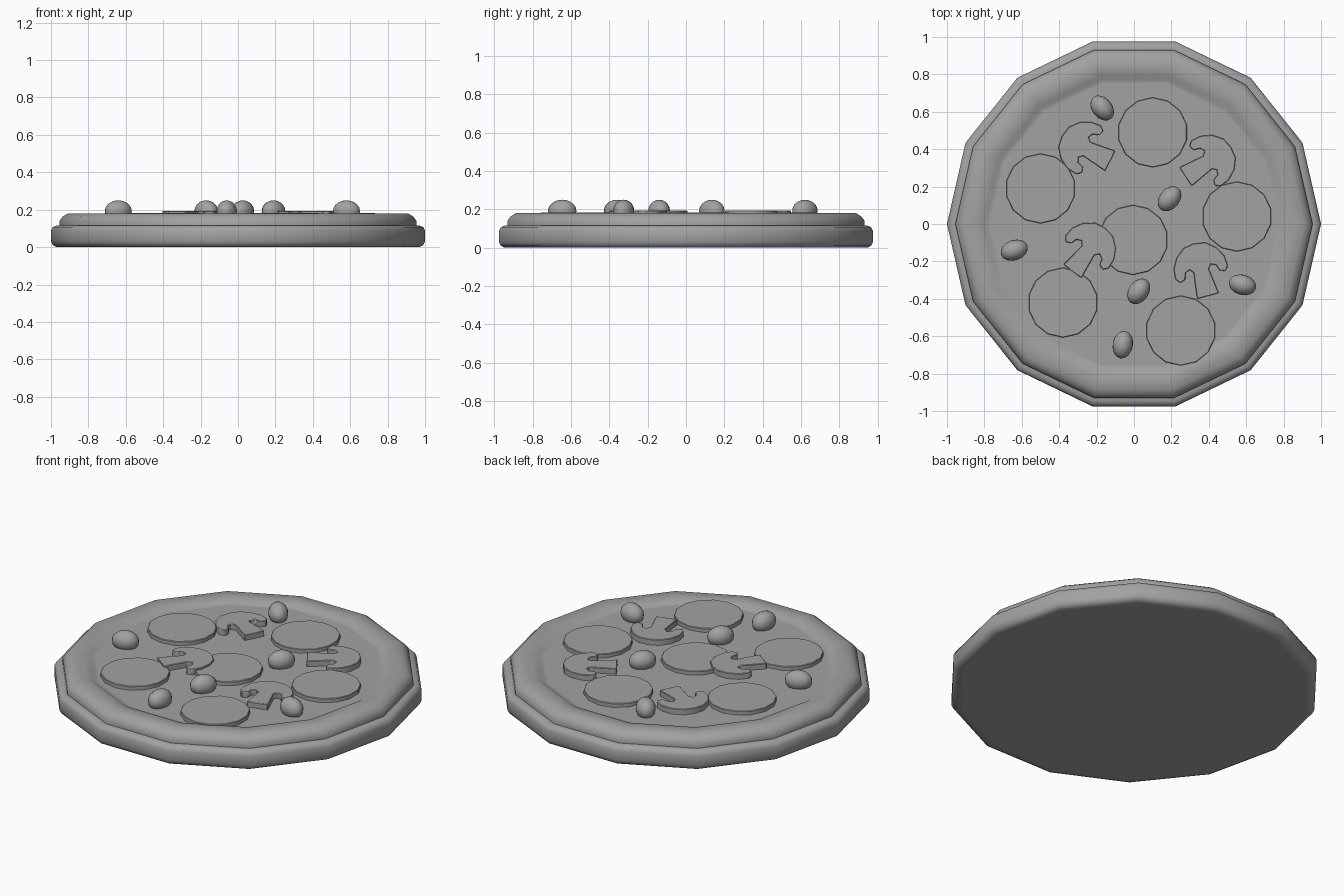
import bpy
import bmesh
from math import cos, sin, pi, radians

cube = bpy.data.objects.get("Cube")
if cube:
    bpy.data.objects.remove(cube, do_unlink=True)

grey = bpy.data.materials.new("plain grey")
grey.use_nodes = True
grey.diffuse_color = (0.36, 0.36, 0.36, 1)
grey.node_tree.nodes["Principled BSDF"].inputs["Base Color"].default_value = grey.diffuse_color

SIDES = 14
CHEESE = 0.16


def finish(bm, name, angle):
    """Turn a bmesh into a shaded, coloured object."""
    bmesh.ops.recalc_face_normals(bm, faces=bm.faces)
    mesh = bpy.data.meshes.new(name)
    bm.to_mesh(mesh)
    bm.free()
    mesh.materials.append(grey)
    obj = bpy.data.objects.new(name, mesh)
    bpy.context.collection.objects.link(obj)
    bpy.ops.object.select_all(action='DESELECT')
    obj.select_set(True)
    bpy.context.view_layer.objects.active = obj
    bpy.ops.object.shade_smooth_by_angle(angle=radians(angle))
    return obj


def lathe(name, profile, angle=50):
    """Spin a profile into a many-sided ring stack, closing both ends."""
    bm = bmesh.new()
    rings = [[bm.verts.new((r * cos(2 * pi * i / SIDES), r * sin(2 * pi * i / SIDES), z))
              for i in range(SIDES)] for r, z in profile]
    for a, b in zip(rings, rings[1:]):
        for i in range(SIDES):
            j = (i + 1) % SIDES
            bm.faces.new((a[i], a[j], b[j], b[i]))
    bm.faces.new(rings[0])
    bm.faces.new(rings[-1])
    return finish(bm, name, angle)


def slab(name, outline, bottom, top):
    """Extrude a flat outline into a thin slice with a small bevel."""
    bm = bmesh.new()
    face = bm.faces.new([bm.verts.new((x, y, bottom)) for x, y in outline])
    up = bmesh.ops.extrude_face_region(bm, geom=[face])["geom"]
    for v in up:
        if isinstance(v, bmesh.types.BMVert):
            v.co.z = top
    obj = finish(bm, name, 35)
    bevel = obj.modifiers.new("soft_edge", 'BEVEL')
    bevel.width = 0.003
    bevel.segments = 1
    return obj


# Dough base, raised crust and the cheese filling inside it
lathe("dough_base", [(0.94, 0), (0.97, 0), (0.99, 0.01), (1, 0.03), (1, 0.088),
                     (0.99, 0.107), (0.97, 0.115), (0.93, 0.115)])
lathe("crust_rim_and_cheese", [(0.94, 0.11), (0.955, 0.115), (0.955, 0.14), (0.937, 0.163),
                               (0.91, 0.18), (0.85, 0.18), (0.81, 0.173),
                               (0.79, CHEESE), (0.77, CHEESE)])

# Round sausage slices
slices = [(0.1, 0.49), (-0.5, 0.19), (0.55, 0.04), (-0.005, -0.085), (-0.38, -0.42), (0.25, -0.57)]
for n, (x, y) in enumerate(slices):
    circle = [(x + 0.187 * cos(2 * pi * (i + 0.5) / SIDES), y + 0.187 * sin(2 * pi * (i + 0.5) / SIDES))
              for i in range(SIDES)]
    slab(f"sausage_slice_{n + 1}", circle, CHEESE - 0.01, 0.183)

# Mushroom slices: half outline from cap top to stem end, mirrored
half = [(0, 0.13), (0.06, 0.12), (0.11, 0.08), (0.14, 0.025), (0.145, -0.03), (0.125, -0.055),
        (0.095, -0.045), (0.085, -0.012), (0.06, 0), (0.042, -0.02), (0.06, -0.16)]
outline = half + [(-x, y) for x, y in reversed(half[1:])]
mushrooms = [(-0.27, 0.41, 153), (0.41, 0.34, 33), (-0.233, -0.125, 53), (0.354, -0.23, 105)]
for n, (x, y, turn) in enumerate(mushrooms):
    c, s = cos(radians(turn - 90)), sin(radians(turn - 90))
    slab(f"mushroom_slice_{n + 1}", [(x + c * u - s * v, y + s * u + c * v) for u, v in outline],
         CHEESE - 0.01, 0.193)

# Olives: stretched spheres half sunk in the cheese
olives = [(-0.17, 0.62, 130), (0.19, 0.135, 50), (-0.64, -0.14, 20),
          (0.025, -0.36, 55), (0.58, -0.325, -15), (-0.06, -0.645, 80)]
for n, (x, y, turn) in enumerate(olives):
    bm = bmesh.new()
    bmesh.ops.create_uvsphere(bm, u_segments=16, v_segments=10, radius=1)
    bmesh.ops.scale(bm, vec=(0.075, 0.054, 0.058), verts=bm.verts)
    olive = finish(bm, f"olive_{n + 1}", 60)
    olive.location = (x, y, 0.192)
    olive.rotation_euler.z = radians(turn)
